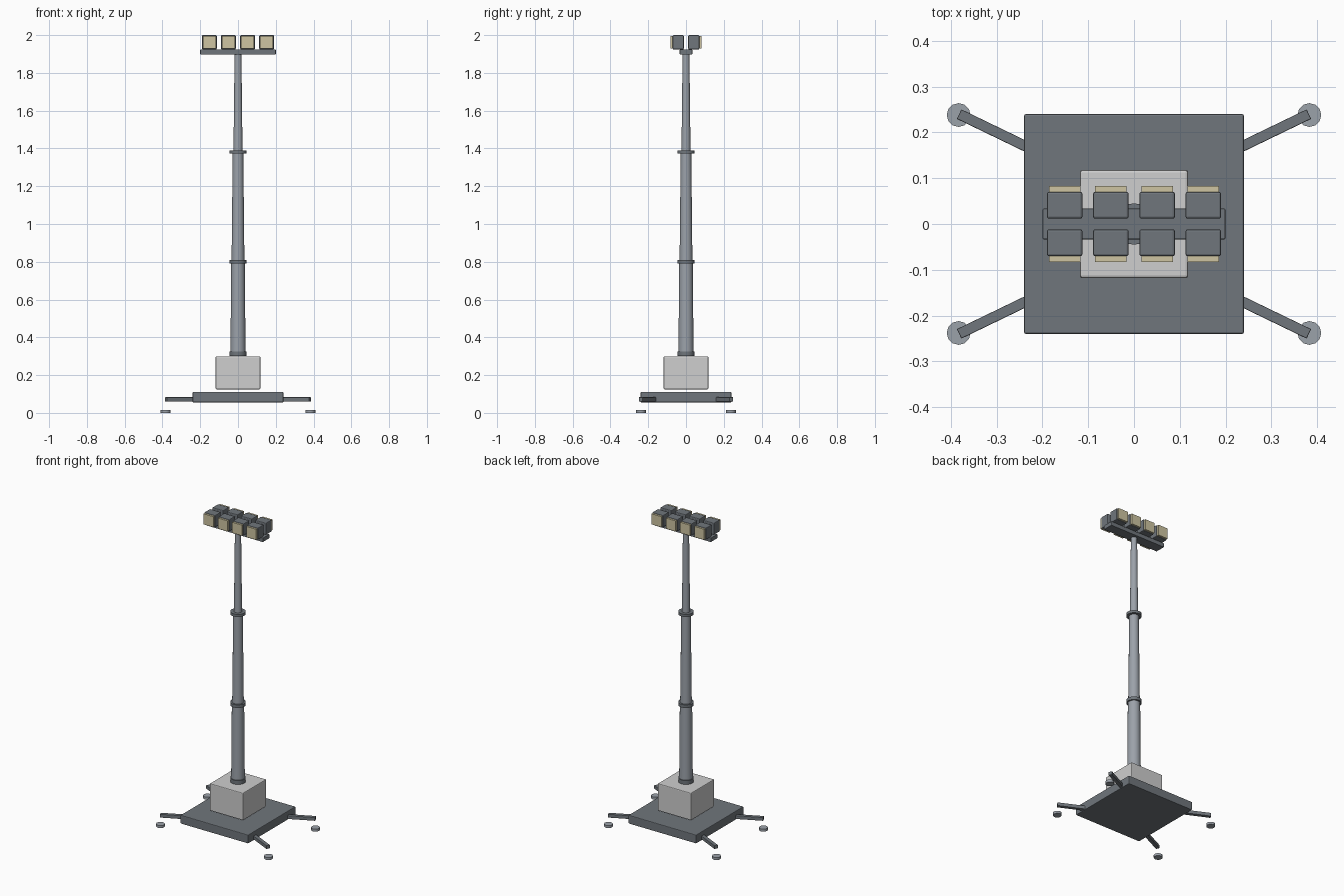
import bpy
import math

if "Cube" in bpy.data.objects:
    bpy.data.objects.remove(bpy.data.objects["Cube"], do_unlink=True)


def material(name, color):
    m = bpy.data.materials.new(name)
    m.use_nodes = True
    m.diffuse_color = (*color, 1)
    m.node_tree.nodes["Principled BSDF"].inputs["Base Color"].default_value = (*color, 1)
    return m


DARK = material("dark grey", (0.16, 0.18, 0.20))
STEEL = material("steel grey", (0.33, 0.36, 0.40))
PALE = material("pale grey", (0.62, 0.62, 0.62))
LENS = material("warm lens", (0.62, 0.56, 0.36))


def box(name, center, size, mat, bevel=0.0, angle=0.0):
    bpy.ops.mesh.primitive_cube_add(size=1, location=center, rotation=(0, 0, angle))
    ob = bpy.context.object
    ob.name = name
    ob.scale = size
    bpy.ops.object.transform_apply(location=False, rotation=False, scale=True)
    ob.data.materials.append(mat)
    if bevel:
        mod = ob.modifiers.new("soft edges", "BEVEL")
        mod.width = bevel
        mod.segments = 2
    return ob


def tube(name, x, y, z0, z1, r0, r1, mat, sides=24):
    bpy.ops.mesh.primitive_cone_add(vertices=sides, radius1=r0, radius2=r1,
                                    depth=z1 - z0, location=(x, y, (z0 + z1) / 2))
    ob = bpy.context.object
    ob.name = name
    ob.data.materials.append(mat)
    bpy.ops.object.shade_smooth_by_angle(angle=math.radians(35))
    return ob


# Base plate and generator housing
box("base_plate", (0, 0, 0.083), (0.48, 0.48, 0.055), DARK, 0.004)
box("power_housing", (0, 0, 0.212), (0.236, 0.236, 0.175), PALE, 0.005)

# Outrigger arms with foot pads
for sx, side in ((1, "left"), (-1, "right")):
    for sy, end in ((-1, "front"), (1, "back")):
        ax, ay, bx, by = 0.20 * sx, 0.152 * sy, 0.382 * sx, 0.24 * sy
        box(f"outrigger_{end}_{side}", ((ax + bx) / 2, (ay + by) / 2, 0.072),
            (math.hypot(bx - ax, by - ay), 0.023, 0.022), DARK, 0.002,
            math.atan2(by - ay, bx - ax))
        tube(f"foot_pad_{end}_{side}", 0.383 * sx, 0.238 * sy, 0, 0.016,
             0.026, 0.026, STEEL, 12)

# Telescopic mast: three tapering sections, each with a collar at its foot
for name, z0, z1, r0, r1 in (("lower", 0.30, 0.80, 0.040, 0.036),
                             ("middle", 0.80, 1.38, 0.034, 0.028),
                             ("upper", 1.38, 1.91, 0.024, 0.018)):
    tube(f"mast_{name}", 0, 0, z0, z1, r0, r1, STEEL)
for i, (z0, z1) in enumerate(((0.30, 0.325), (0.79, 0.81), (1.373, 1.39))):
    tube(f"mast_collar_{i + 1}", 0, 0, z0, z1, 0.045, 0.045, DARK)

# Crossbar with two rows of floodlights
box("crossbar", (0, 0, 1.911), (0.40, 0.067, 0.027), DARK, 0.003)
for sy, row in ((-1, "front"), (1, "back")):
    for i in range(4):
        x = (i - 1.5) * 0.101
        box(f"lamp_{row}_{i + 1}", (x, 0.041 * sy, 1.962), (0.078, 0.059, 0.076), DARK, 0.005)
        box(f"lens_{row}_{i + 1}", (x, 0.076 * sy, 1.962), (0.069, 0.014, 0.068), LENS)
